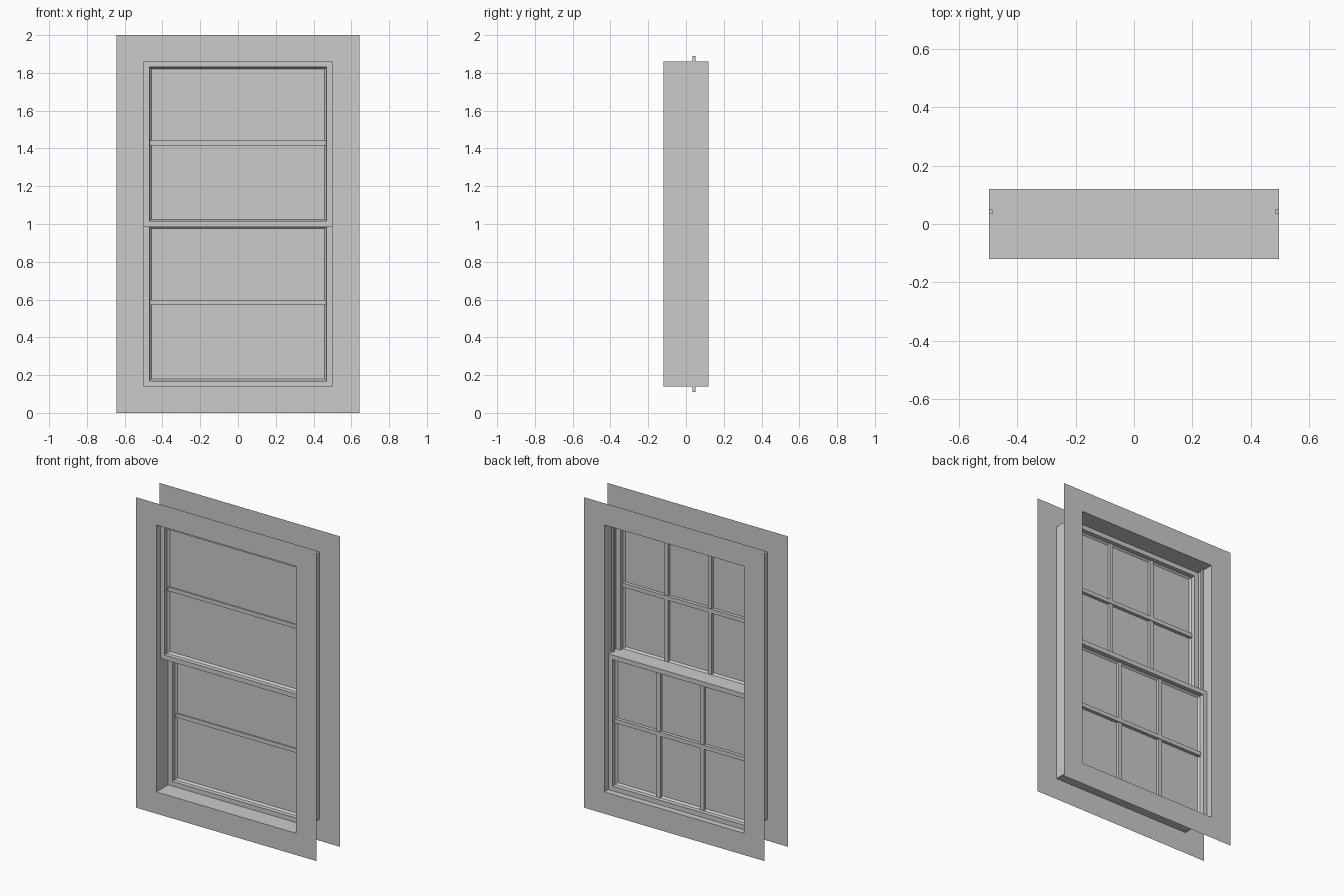
import bpy, bmesh

if "Cube" in bpy.data.objects:
    bpy.data.objects.remove(bpy.data.objects["Cube"])


def finish(name, bm):
    bmesh.ops.recalc_face_normals(bm, faces=bm.faces[:])
    mesh = bpy.data.meshes.new(name)
    bm.to_mesh(mesh)
    bm.free()
    obj = bpy.data.objects.new(name, mesh)
    bpy.context.collection.objects.link(obj)
    return obj


def loft(name, rings, closed=False):
    """Join upright rectangles given as (half width, bottom, top, y)."""
    bm = bmesh.new()
    loops = [[bm.verts.new((x, y, z)) for x, z in
              ((-w, lo), (w, lo), (w, hi), (-w, hi))] for w, lo, hi, y in rings]
    pairs = list(zip(loops, loops[1:]))
    if closed:
        pairs.append((loops[-1], loops[0]))
    for a, b in pairs:
        for i in range(4):
            j = (i + 1) % 4
            bm.faces.new((a[i], a[j], b[j], b[i]))
    return finish(name, bm)


def box(name, x0, x1, y0, y1, z0, z1):
    bm = bmesh.new()
    bmesh.ops.create_cube(bm, size=1)
    for v in bm.verts:
        v.co.x = x1 if v.co.x > 0 else x0
        v.co.y = y1 if v.co.y > 0 else y0
        v.co.z = z1 if v.co.z > 0 else z0
    return finish(name, bm)


def pane(name, w, lo, hi, y):
    bm = bmesh.new()
    bm.faces.new([bm.verts.new((x, y, z)) for x, z in
                  ((-w, lo), (w, lo), (w, hi), (-w, hi))])
    return finish(name, bm)


W, LO, HI, D = 0.498, 0.14, 1.86, 0.12

# Front and back wall skins joined by the opening reveal
loft("wall_and_reveal", [(0.643, 0, 2, -D), (W, LO, HI, -D),
                         (W, LO, HI, D), (0.643, 0, 2, D)])


def sash(prefix, lo, hi, y):
    """Frame, glass and six-light glazing bars, centred on depth y."""
    e, m, d = 0.03, 0.04, 0.04
    loft(prefix + "_sash_frame", [
        (W, lo, hi, y - d), (W - e, lo + e, hi - e, y - d),
        (W - e, lo + e, hi - e, y - 0.012), (W - m, lo + m, hi - m, y),
        (W - e, lo + e, hi - e, y + 0.012),
        (W - e, lo + e, hi - e, y + d), (W, lo, hi, y + d)], closed=True)
    pane(prefix + "_glass", W - m, lo + m, hi - m, y)
    mid = (lo + hi) / 2 + 0.007
    box(prefix + "_horizontal_bar", -0.465, 0.465, y - 0.008, y + 0.022,
        mid - 0.013, mid + 0.013)
    for side, x in (("left", -0.155), ("right", 0.155)):
        box(f"{prefix}_{side}_vertical_bar", x - 0.013, x + 0.013,
            y, y + 0.018, lo + 0.032, hi - 0.032)


# Upper sash sits forward, lower sash sits behind it
sash("upper", 0.985, HI, -0.04)
sash("lower", LO, 1.015, 0.04)

# Thin vertical guide strips on the jambs
for side, s in (("left", -1), ("right", 1)):
    a, b = sorted((s * 0.486, s * 0.497))
    box(f"{side}_guide_strip", a, b, 0.034, 0.049, 0.11, 1.89)
